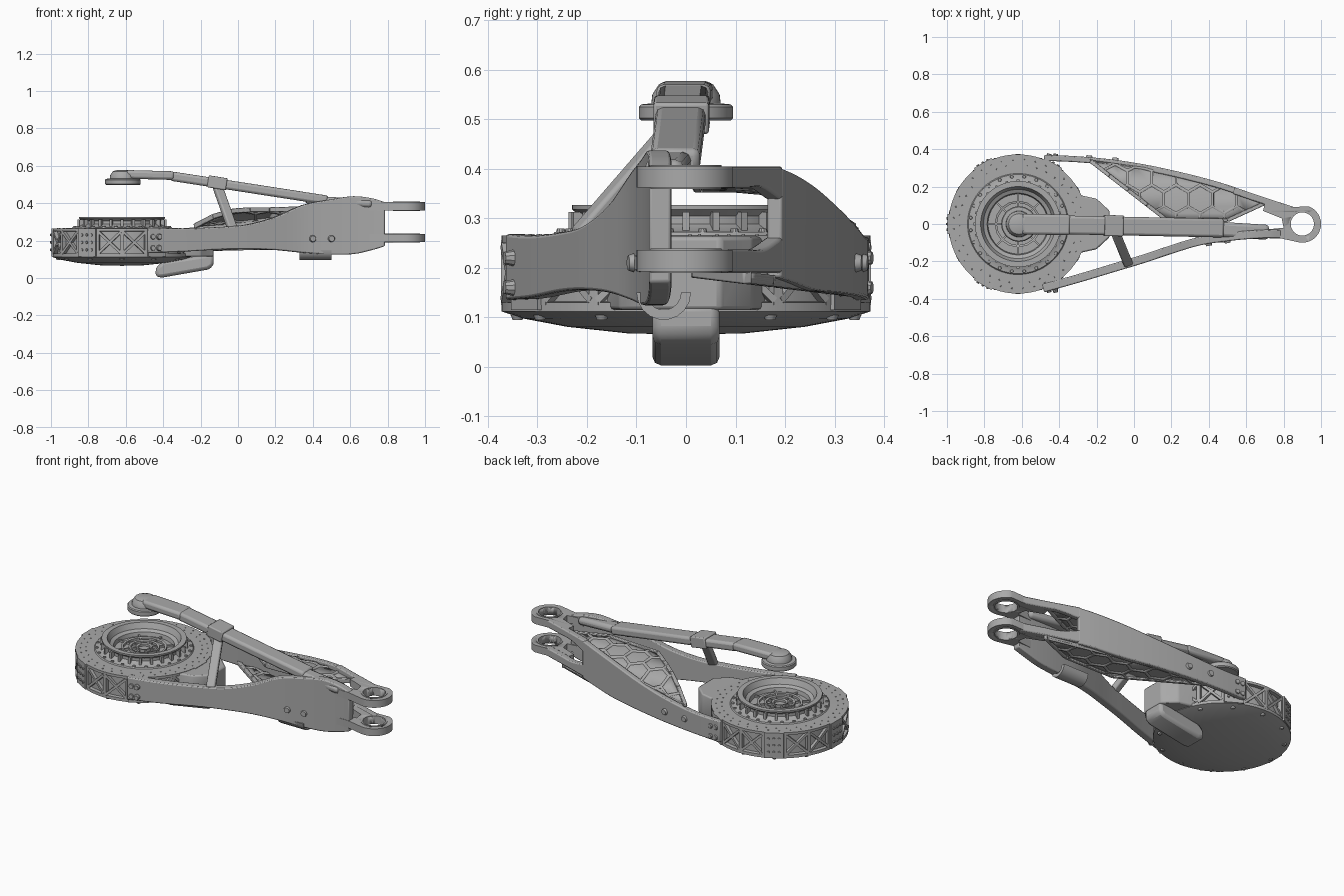
import bpy, bmesh, math
from mathutils import Vector, Matrix

cube = bpy.data.objects.get("Cube")
if cube:
    bpy.data.objects.remove(cube)

mat = bpy.data.materials.new("matte_grey")
mat.use_nodes = True
GREY = (0.4, 0.4, 0.4, 1)
mat.diffuse_color = GREY
mat.node_tree.nodes["Principled BSDF"].inputs["Base Color"].default_value = GREY
CX = -0.62  # drum axis


def finish(name, bm, bevel=0):
    bmesh.ops.recalc_face_normals(bm, faces=bm.faces)
    me = bpy.data.meshes.new(name)
    bm.to_mesh(me)
    bm.free()
    ob = bpy.data.objects.new(name, me)
    bpy.context.collection.objects.link(ob)
    me.materials.append(mat)
    if bevel:
        m = ob.modifiers.new("soft_edges", "BEVEL")
        m.width, m.segments, m.limit_method = bevel, 2, "ANGLE"
    bpy.ops.object.select_all(action="DESELECT")
    ob.select_set(True)
    bpy.context.view_layer.objects.active = ob
    bpy.ops.object.shade_smooth_by_angle(angle=math.radians(35))
    return ob


def lathe(name, profile, cx, steps=72):
    bm = bmesh.new()
    vs = [bm.verts.new((cx + r, 0, z)) for r, z in profile]
    es = [bm.edges.new(p) for p in zip(vs, vs[1:])]
    bmesh.ops.spin(bm, geom=vs + es, cent=(cx, 0, 0), axis=(0, 0, 1),
                   angle=math.tau, steps=steps)
    bmesh.ops.remove_doubles(bm, verts=bm.verts, dist=0.0005)
    return finish(name, bm)


def prism(name, pts, depth, bevel=0):
    """Extrude a closed 3D outline along the vector depth."""
    bm = bmesh.new()
    f = bm.faces.new([bm.verts.new(p) for p in pts])
    top = bmesh.ops.extrude_face_region(bm, geom=[f])["geom"]
    bmesh.ops.translate(bm, vec=depth, verts=[v for v in top if isinstance(v, bmesh.types.BMVert)])
    return finish(name, bm, bevel)


def add_box(bm, size, matrix):
    bmesh.ops.create_cube(bm, size=1, matrix=matrix @ Matrix.Diagonal((*size, 1)))


def add_bolt(bm, pos, direction, r=0.012, h=0.012):
    rot = Vector(direction).to_track_quat("Z", "Y").to_matrix().to_4x4()
    bmesh.ops.create_cone(bm, cap_ends=True, segments=10, radius1=r, radius2=r * 0.7,
                          depth=h, matrix=Matrix.Translation(pos) @ rot)


def bar_matrix(a, b):
    a, b = Vector(a), Vector(b)
    rot = (b - a).to_track_quat("X", "Z").to_matrix().to_4x4()
    return Matrix.Translation((a + b) / 2) @ rot, (b - a).length


def bar(name, a, b, w, h, bevel=0.008):
    bm = bmesh.new()
    m, length = bar_matrix(a, b)
    add_box(bm, (length, w, h), m)
    return finish(name, bm, bevel)


def smooth_path(pts, n=5):
    p = [Vector(q) for q in pts]
    p = [2 * p[0] - p[1]] + p + [2 * p[-1] - p[-2]]
    out = []
    for a, b, c, d in zip(p, p[1:], p[2:], p[3:]):
        for t in (i / n for i in range(n)):
            out.append(b + (c - a) * t / 2 + (2 * a - 5 * b + 4 * c - d) * t * t / 2
                       + (3 * b - a - 3 * c + d) * t ** 3 / 2)
    return out + [p[-2]]


def wall(name, pts, thick, bevel=0.006):
    """Upright curved wall from (x, y, bottom, top) stations."""
    path, rings, bm = smooth_path(pts), [], bmesh.new()
    for i, q in enumerate(path):
        t = (path[min(i + 1, len(path) - 1)] - path[max(i - 1, 0)]).xy.normalized()
        n = Vector((-t.y, t.x)) * thick
        rings.append([bm.verts.new(v) for v in (
            (q.x, q.y, q.z), (q.x + n.x, q.y + n.y, q.z),
            (q.x + n.x, q.y + n.y, q.w), (q.x, q.y, q.w))])
    for a, b in zip(rings, rings[1:]):
        for i in range(4):
            bm.faces.new((a[i], a[i - 1], b[i - 1], b[i]))
    bm.faces.new(rings[0])
    bm.faces.new(rings[-1])
    return finish(name, bm, bevel)


def polar(r, deg, z):
    return Vector((CX + r * math.cos(math.radians(deg)), r * math.sin(math.radians(deg)), z))


def radial(r, deg, z):
    return Matrix.Translation(polar(r, deg, z)) @ Matrix.Rotation(math.radians(deg), 4, "Z")


# Drum with domed underside and flared hub
lathe("drum", [(0, .065), (.12, .068), (.24, .081), (.33, .098), (.372, .112), (.372, .13),
               (.352, .132), (.352, .248), (.372, .25), (.372, .265), (.27, .266), (.265, .272),
               (.24, .274), (.215, .288), (.215, .305), (.23, .318), (.23, .327), (.2, .327),
               (.185, .295), (.165, .285), (.16, .262), (0, .262)], CX)
for i, r in enumerate((.125, .085, .045)):
    lathe(f"hub_ring_{i + 1}", [(r - .012, .26), (r - .012, .275), (r, .278), (r, .26)], CX, 16)

# Lattice, bolted plates and ribs around the drum
bm = bmesh.new()
for k in range(6):
    base = 60 * k
    add_box(bm, (.03, .108, .15), radial(.362, base, .19))
    for dy in (-4.5, 0, 4.5):
        for z in (.15, .19, .23):
            add_bolt(bm, polar(.378, base + dy, z), polar(1, base + dy, 0) - Vector((CX, 0, 0)), .009)
    for mid in (base + 19.5, base + 40.5):
        for s in (-1, 1):
            m, length = bar_matrix(polar(.364, mid - 9.5, .19 - s * .056), polar(.364, mid + 9.5, .19 + s * .056))
            add_box(bm, (length, .02, .014), m)
            add_box(bm, (.022, .014, .13), radial(.362, mid + s * 10, .19))
finish("drum_lattice", bm)
bm = bmesh.new()
for k in range(24):
    add_box(bm, (.03, .014, .045), radial(.222, 15 * k, .29))
    add_bolt(bm, polar(.255, 15 * k + 7.5, .272), (0, 0, 1), .011, .014)
for k in range(8):
    add_box(bm, (.14, .01, .014), radial(.105, 45 * k, .266))
for k in range(36):
    for r in (.315, .345):
        add_bolt(bm, polar(r, 10 * k + 100 * r, .266), (0, 0, 1), .004, .004)
for k in range(12):
    add_bolt(bm, polar(.34, 30 * k, .1), (0, 0, -1), .014, .01)
finish("hub_ribs_and_bolts", bm)

# Block behind the drum and the tilted pod beneath
prism("rear_block", [(x, y, .115) for x, y in ((-.36, -.17), (-.2, -.135), (-.13, -.07), (-.13, .07),
      (-.2, .135), (-.36, .17))], (0, 0, .148), .008)
prism("tilted_pod", [(x, -.068, z) for x, z in ((-.44, .005), (-.4, .003), (-.16, .045), (-.13, .065),
      (-.13, .13), (-.4, .09), (-.44, .055))], (0, .136, 0), .018)

# Side arms; the rear one splits into two prongs
wall("front_arm", [(-.48, -.365, .135, .268), (-.3, -.315, .14, .265), (-.1, -.255, .152, .272),
                   (.05, -.21, .155, .285), (.2, -.16, .15, .325), (.35, -.115, .135, .39),
                   (.5, -.092, .125, .42), (.62, -.08, .128, .437), (.72, -.075, .15, .425),
                   (.785, -.075, .17, .405)], .045)
wall("back_arm", [(-.48, .37, .135, .262), (-.3, .362, .14, .265), (-.1, .343, .145, .288),
                  (.1, .31, .15, .322), (.3, .265, .155, .362), (.45, .225, .17, .388),
                  (.55, .193, .18, .402)], -.032)
for name, lo, hi, taper in (("upper", .362, .405, (.025, 0)), ("lower", .19, .238, (0, .025))):
    wall(f"back_arm_{name}_prong", [(.54, .196, lo - taper[0], hi + taper[1]), (.65, .158, lo, hi),
                                    (.75, .125, lo, hi), (.87, .086, lo, hi)], -.036)

# Fork eyes
hole = lathe("fork_hole_cutter", [(0, .1), (.062, .1), (.062, .5), (0, .5)], .9, 40)
hole.hide_render = True
hole.hide_viewport = True
for name, z, h in (("upper", .362, .043), ("lower", .193, .043)):
    arc = [(.9 + .1 * math.cos(math.radians(a)), .1 * math.sin(math.radians(a)), z)
           for a in range(-100, 71, 10)]
    ob = prism(f"{name}_fork_eye", arc + [(x, y, z) for x, y in (
        (.82, .09), (.7, .11), (.69, .07), (.79, .03), (.8, -.02), (.7, -.03), (.68, -.075), (.79, -.078))],
        (0, 0, h))
    cut = ob.modifiers.new("pin_hole", "BOOLEAN")
    cut.object, cut.solver = hole, "EXACT"
    lathe(f"{name}_bushing", [(.062, z - .003), (.072, z - .003), (.072, z + h + .003),
                              (.062, z + h + .003), (.062, z - .003)], .9, 40)

# Honeycomb webs bridging the upper and lower edges of the back arm
outline = [Vector((x, y, 0)) for x, y in ((-.23, .335), (.17, .025), (.5, .02), (.73, .125), (.45, .205), (.15, .285))]
R = .075


def web(name, height):
    bm = bmesh.new()
    for i in range(-6, 14):
        for j in range(-2, 8):
            c = Vector(((i + .5 * (j % 2)) * R * math.sqrt(3) - .1, j * R * 1.5 + .02, 0))
            bm.faces.new([bm.verts.new(c + Vector((math.sin(a), math.cos(a), 0)) * R)
                          for a in (math.tau * k / 6 for k in range(6))])
    bmesh.ops.remove_doubles(bm, verts=bm.verts, dist=.002)
    for a, b in zip(outline, outline[1:] + outline[:1]):
        bmesh.ops.bisect_plane(bm, geom=bm.verts[:] + bm.edges[:] + bm.faces[:], plane_co=a,
                               plane_no=(b.y - a.y, a.x - b.x, 0), clear_outer=True)
    ribs = bm.copy()
    cells = ribs.faces[:]
    bmesh.ops.inset_individual(ribs, faces=cells, thickness=.008, depth=0)
    bmesh.ops.delete(ribs, geom=cells, context="FACES")
    for part, mesh, thick in (("panel", bm, .006), ("ribs", ribs, .022)):
        for v in mesh.verts:
            v.co.z = height(v.co.x, v.co.y)
        sol = finish(f"{name}_web_{part}", mesh).modifiers.new("thickness", "SOLIDIFY")
        sol.thickness, sol.offset = thick, 0
    edge = [outline[0].lerp(outline[1], t / 4) for t in range(4)] + outline[1:4]
    edge = [(p.x, p.y, height(p.x, p.y)) for p in edge]
    for i, (a, b) in enumerate(zip(edge, edge[1:])):
        bar(f"{name}_web_rail_{i + 1}", a, b, .02, .026, .004)


web("upper", lambda x, y: .365 - 1.9 * max(0, y - .12) ** 2 + .03 * max(0, x - .2))
web("lower", lambda x, y: .155 + .12 * (.335 - y))

# Overhead beam with round head, collar and strut
bar("overhead_beam", (-.36, -.005, .545), (.48, -.022, .415), .1, .05, .014)
bar("beam_neck", (-.6, 0, .554), (-.34, -.005, .547), .11, .046, .014)
bar("beam_fairing", (.36, -.022, .42), (.72, -.045, .395), .08, .045, .018)
bar("beam_collar", (-.16, -.008, .517), (-.06, -.01, .501), .112, .064, .006)
lathe("beam_head", [(0, .497), (.09, .497), (.095, .502), (.095, .525), (.09, .53), (.07, .532),
                    (.068, .55), (.055, .57), (.035, .576), (0, .577)], CX + .005, 48)
bar("beam_strut", (-.11, -.02, .49), (-.03, -.215, .265), .05, .035)

# Arm bolts
bm = bmesh.new()
for x, y in ((.4, -.107), (.5, -.092)):
    add_bolt(bm, (x, y, .21), (.2, -1, 0), .022, .02)
for x, y in ((-.1, .345), (-.24, .357)):
    add_bolt(bm, (x, y, .21), (.1, 1, 0), .022, .02)
for s in (-1, 1):
    for x in (-.455, -.42):
        for z in (.16, .22):
            add_bolt(bm, (x, s * (.364 if s > 0 else .355), z), (.25, s, 0), .018, .024)
finish("arm_bolts", bm)

# Curved clip under the front arm
arc = [math.radians(a) for a in range(180, 361, 20)]
clip = [(.33, -.045 + .055 * math.cos(a), .15 + .055 * math.sin(a)) for a in arc]
clip += [(.33, -.045 + .035 * math.cos(a), .15 + .035 * math.sin(a)) for a in reversed(arc)]
prism("under_clip", clip, (.17, 0, 0))
